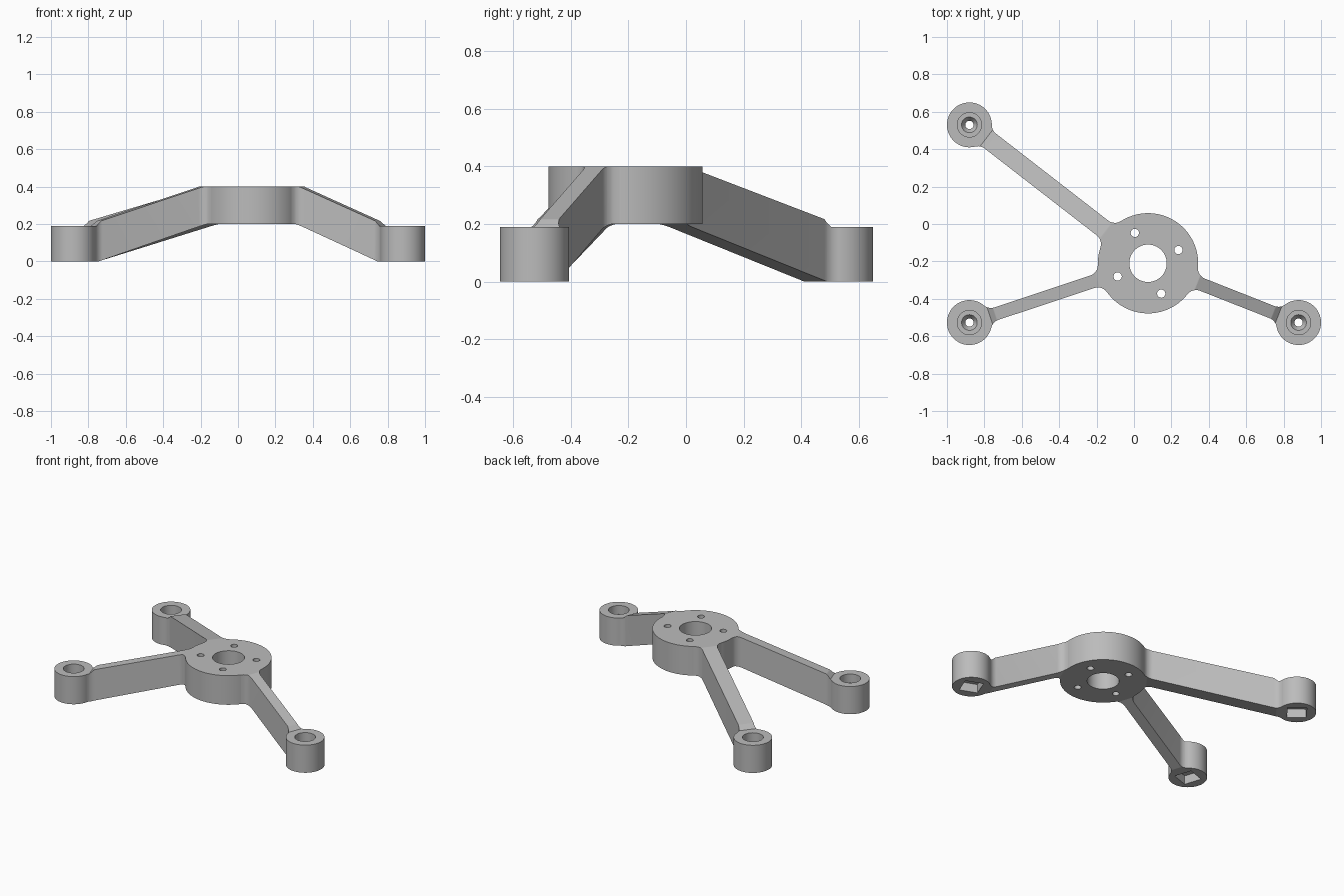
import bpy, bmesh, math
from mathutils import Matrix, Vector

if "Cube" in bpy.data.objects:
    bpy.data.objects.remove(bpy.data.objects["Cube"], do_unlink=True)

grey = bpy.data.materials.new("plain grey")
grey.use_nodes = True
grey.diffuse_color = (0.5, 0.5, 0.5, 1)
grey.node_tree.nodes["Principled BSDF"].inputs["Base Color"].default_value = (0.5, 0.5, 0.5, 1)

HUB = Vector((0.075, -0.21))
HUB_R, FOOT_R, FOOT_H = 0.268, 0.12, 0.19
FILLET = 0.06


def add_object(name, bm, matrix=None):
    bmesh.ops.recalc_face_normals(bm, faces=bm.faces)
    mesh = bpy.data.meshes.new(name)
    bm.to_mesh(mesh)
    bm.free()
    if matrix:
        mesh.transform(matrix)
    mesh.materials.append(grey)
    obj = bpy.data.objects.new(name, mesh)
    bpy.context.collection.objects.link(obj)
    return obj


def lathe(name, profile, x, y, sides=64):
    """Solid of revolution from (radius, height) pairs, capped at both ends."""
    bm = bmesh.new()
    rings = [[bm.verts.new((r * math.cos(2 * math.pi * i / sides),
                            r * math.sin(2 * math.pi * i / sides), z))
              for i in range(sides)] for r, z in profile]
    for a, b in zip(rings, rings[1:]):
        for i in range(sides):
            j = (i + 1) % sides
            bm.faces.new((a[i], a[j], b[j], b[i]))
    bm.faces.new(rings[0])
    bm.faces.new(rings[-1])
    return add_object(name, bm, Matrix.Translation((x, y, 0)))


def smooth(obj):
    bpy.ops.object.select_all(action='DESELECT')
    obj.select_set(True)
    bpy.context.view_layer.objects.active = obj
    bpy.ops.object.shade_smooth_by_angle(angle=math.radians(25))


def cut(obj, cutters):
    """Subtract the cutters, keep the result and drop the helpers."""
    for c in cutters:
        c.hide_render = True
        mod = obj.modifiers.new("cut", 'BOOLEAN')
        mod.operation, mod.solver, mod.object = 'DIFFERENCE', 'EXACT', c
    bpy.context.view_layer.update()
    graph = bpy.context.evaluated_depsgraph_get()
    mesh = bpy.data.meshes.new_from_object(obj.evaluated_get(graph))
    obj.modifiers.clear()
    obj.data = mesh
    for c in cutters:
        bpy.data.objects.remove(c, do_unlink=True)
    smooth(obj)


def ramp(s, points):
    """Piecewise linear height along an arm."""
    if s <= points[0][0]:
        return points[0][1]
    for (s0, z0), (s1, z1) in zip(points, points[1:]):
        if s <= s1:
            return z0 + (z1 - z0) * (s - s0) / (s1 - s0)
    return points[-1][1]


def fillet_span(radius, half):
    """Distances from a round boss where its fillet to the arm starts and ends."""
    centre = math.sqrt((radius + FILLET) ** 2 - (half + FILLET) ** 2)
    return centre * radius / (radius + FILLET), centre


def make_arm(name, foot, half):
    """Sloped bar with flared ends, lofted from hub to foot."""
    run = foot - HUB
    length = run.length
    h0, h1 = fillet_span(HUB_R, half)
    f0, f1 = fillet_span(FOOT_R, half)
    top = [(0.285, 0.4), (length - 0.145, 0.217), (length - 0.115, FOOT_H)]
    bottom = [(0.27, 0.2), (length - 0.13, 0)]

    def half_width(s):
        d = max(0, h1 - max(s, h0), f1 - max(length - s, f0))
        return half + FILLET - math.sqrt(FILLET ** 2 - min(d, FILLET) ** 2)

    steps = [k / 8 for k in range(9)]
    stations = {0.22, length - 0.095, top[0][0], top[1][0], top[2][0],
                bottom[0][0], bottom[1][0]}
    stations |= {h0 + (h1 - h0) * t for t in steps}
    stations |= {length - f0 - (f1 - f0) * t for t in steps}
    bm = bmesh.new()
    loops = []
    for s in sorted(stations):
        w, lo, hi = half_width(s), ramp(s, bottom), ramp(s, top)
        loops.append([bm.verts.new(p) for p in
                      ((s, -w, lo), (s, w, lo), (s, w, hi), (s, -w, hi))])
    for a, b in zip(loops, loops[1:]):
        for i in range(4):
            j = (i + 1) % 4
            bm.faces.new((a[i], a[j], b[j], b[i]))
    bm.faces.new(loops[0])
    bm.faces.new(loops[-1])
    turn = Matrix.Rotation(math.atan2(run.y, run.x), 4, 'Z')
    smooth(add_object(name, bm, Matrix.Translation((HUB.x, HUB.y, 0)) @ turn))


def make_foot(name, foot):
    """Round foot with a stepped screw hole above and a square nut pocket below."""
    body = lathe(name, [(FOOT_R, 0), (FOOT_R, FOOT_H)], foot.x, foot.y)
    bore = lathe("bore_cutter", [(0.022, 0.03), (0.022, 0.1), (0.042, 0.13),
                                 (0.065, 0.13), (0.065, 0.25)], foot.x, foot.y, 40)
    run = foot - HUB
    bm = bmesh.new()
    bmesh.ops.create_cube(bm, size=0.12)
    pocket = add_object("pocket_cutter", bm, Matrix.Translation((foot.x, foot.y, 0))
                        @ Matrix.Rotation(math.atan2(run.y, run.x), 4, 'Z'))
    cut(body, [bore, pocket])


# Central hub with a wide bore and four bolt holes
hub = lathe("hub", [(HUB_R, 0.2), (HUB_R, 0.4)], HUB.x, HUB.y, 96)
holes = [lathe("hub_bore_cutter", [(0.1, 0.1), (0.1, 0.5)], HUB.x, HUB.y)]
for k in range(4):
    a = math.radians(23.5 + 90 * k)
    holes.append(lathe("bolt_cutter", [(0.022, 0.1), (0.022, 0.5)],
                       HUB.x + 0.177 * math.cos(a), HUB.y + 0.177 * math.sin(a), 32))
cut(hub, holes)

# Three arms and feet
for side, x, y, half in (("front_left", 0.88, -0.527, 0.035),
                         ("front_right", -0.88, -0.527, 0.035),
                         ("back_right", -0.88, 0.53, 0.05)):
    make_arm(side + "_arm", Vector((x, y)), half)
    make_foot(side + "_foot", Vector((x, y)))
